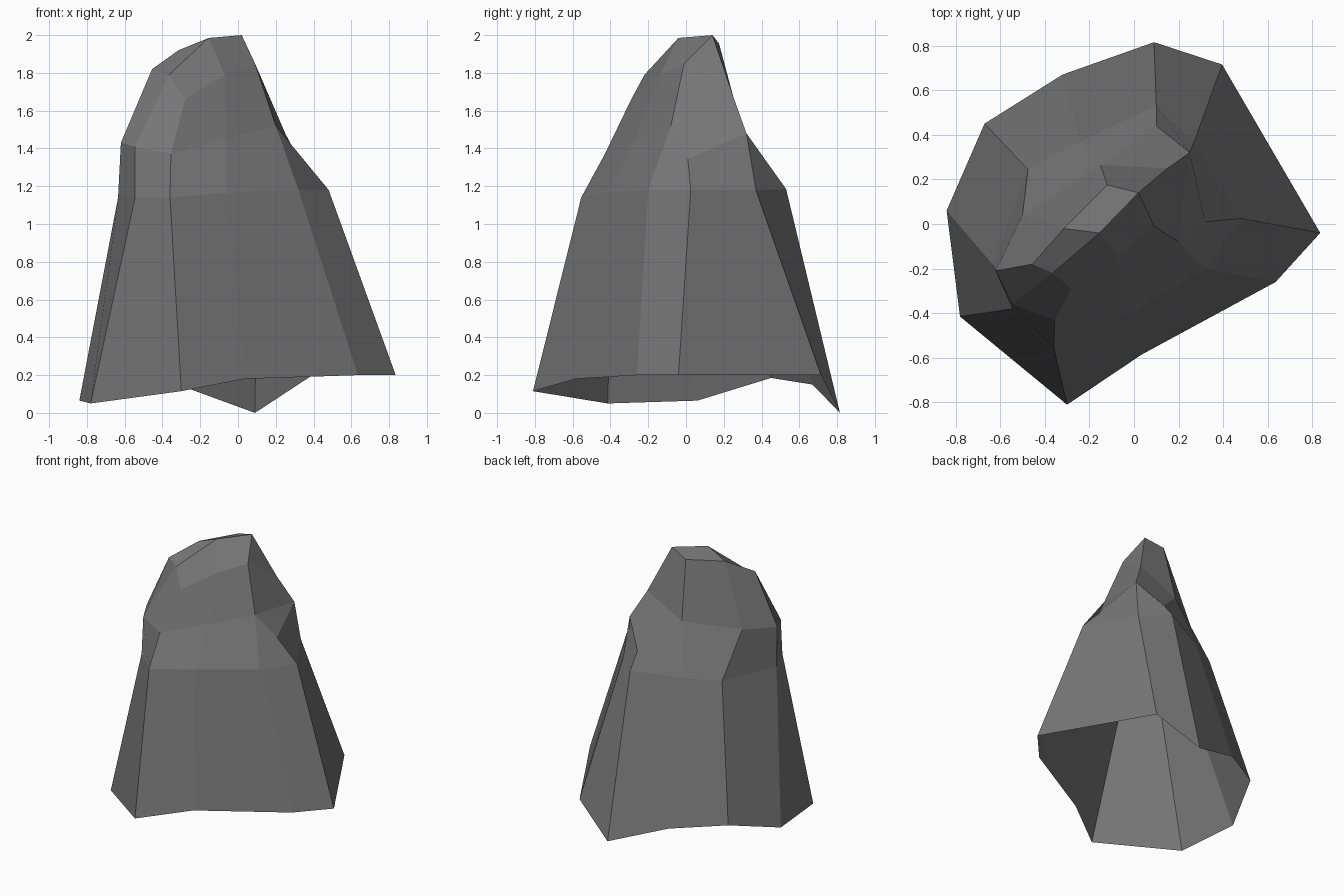
import bpy
import bmesh

if "Cube" in bpy.data.objects:
    bpy.data.objects.remove(bpy.data.objects["Cube"])

# Ten-sided rock, open underneath; rings run clockwise seen from above, from the right-hand corner
FOOT = [(.835, -.04, .2), (.635, -.26, .2), (.035, -.585, .18), (-.3, -.81, .115), (-.78, -.415, .05),
        (-.84, .06, .065), (-.67, .45, .185), (-.32, .67, .15), (.09, .815, 0), (.395, .715, .2)]
WAIST = [(.48, .025, 1.18), (.32, -.2, 1.18), (-.06, -.425, 1.165), (-.36, -.555, 1.14), (-.545, -.38, 1.14),
         (-.635, -.18, 1.14), (-.475, .245, 1.15), (-.24, .37, 1.16), (.1, .53, 1.185), (.27, .37, 1.18)]
SHOULDER = [(.32, .01, 1.345), (.2, -.08, 1.52), (-.065, -.27, 1.45), (-.355, -.43, 1.37), (-.545, -.36, 1.41),
            (-.62, -.21, 1.43), (-.5, .04, 1.47), (-.15, .265, 1.53), (.1, .44, 1.3), (.25, .32, 1.48)]
# Upper ring above shoulder points 1..7
CROWN = [(.09, -.01, 1.85), (-.07, -.14, 1.79), (-.28, -.29, 1.66), (-.365, -.22, 1.79),
         (-.455, -.18, 1.82), (-.315, -.02, 1.92), (-.12, .175, 1.955)]

bm = bmesh.new()


def ring(points):
    return [bm.verts.new(p) for p in points]


def bridge(low, high, closed):
    n = len(low)
    for i in range(n if closed else n - 1):
        j = (i + 1) % n
        bm.faces.new((low[i], low[j], high[j], high[i]))


foot, waist, shoulder, crown = map(ring, (FOOT, WAIST, SHOULDER, CROWN))
ridge, peak, notch = ring([(-.155, -.04, 1.985), (.02, .14, 2), (.15, .25, 1.675)])

# Flared skirt, waist band and upper slopes
bridge(foot, waist, True)
bridge(waist, shoulder, True)
bridge(shoulder[1:8], crown, False)

# Summit facets and the steep back-right notch
s, c = shoulder, crown
for face in ((c[0], c[1], ridge, peak), (c[1], c[2], c[3], ridge), (c[3], c[4], c[5], ridge),
             (ridge, c[5], c[6], peak), (c[6], s[7], notch, peak), (s[7], s[8], s[9], notch),
             (peak, notch, c[0]), (c[0], notch, s[9], s[1]), (s[9], s[0], s[1])):
    bm.faces.new(face)

bmesh.ops.recalc_face_normals(bm, faces=bm.faces[:])
mesh = bpy.data.meshes.new("rock")
bm.to_mesh(mesh)
bm.free()

# Single stone grey
stone = bpy.data.materials.new("stone grey")
stone.diffuse_color = (.18, .18, .18, 1)
stone.use_nodes = True
stone.node_tree.nodes["Principled BSDF"].inputs["Base Color"].default_value = stone.diffuse_color
mesh.materials.append(stone)
rock = bpy.data.objects.new("rock", mesh)
bpy.context.collection.objects.link(rock)
